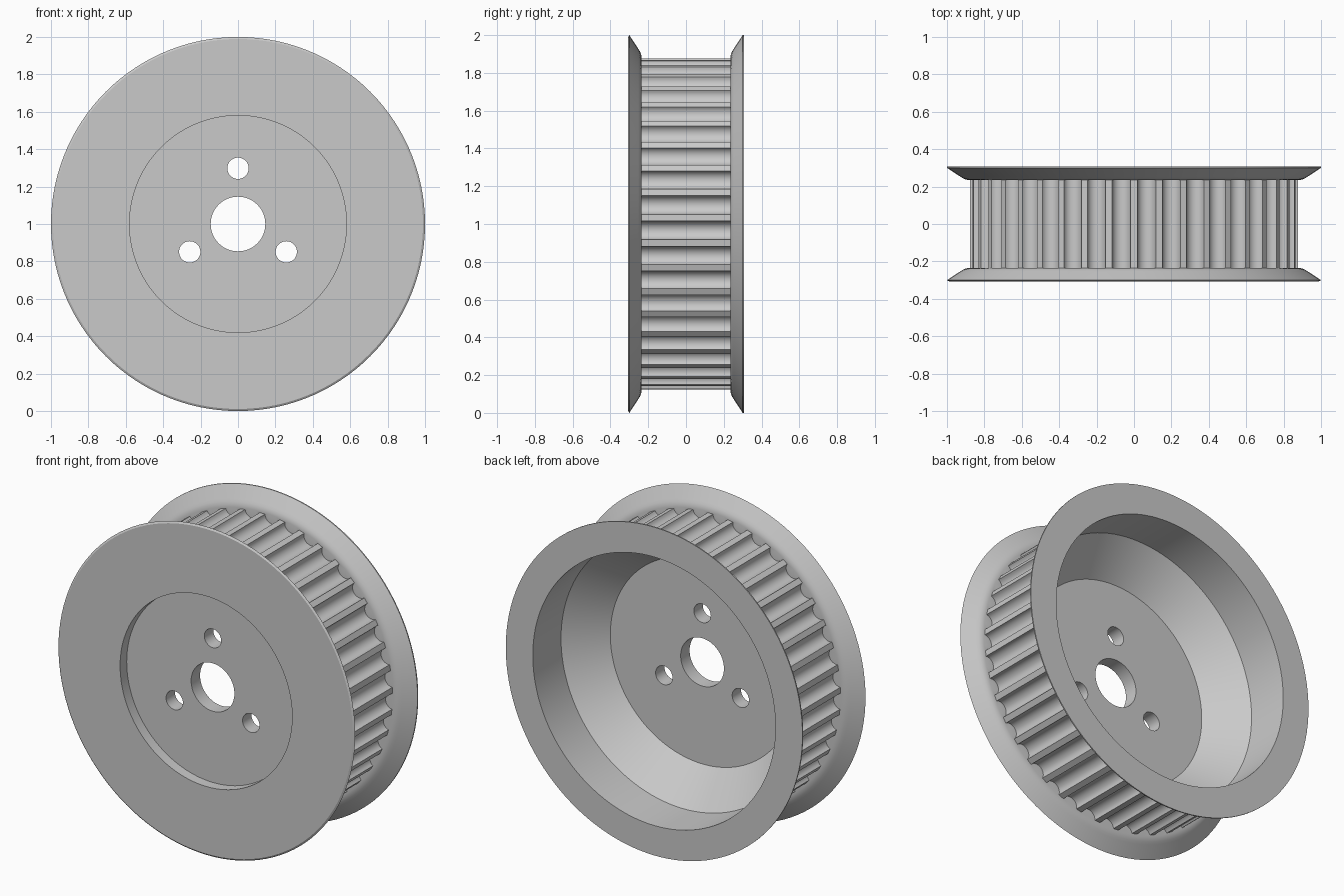
import bpy, bmesh, math

if "Cube" in bpy.data.objects:
    bpy.data.objects.remove(bpy.data.objects["Cube"])

SEG = 120          # segments of the turned surfaces
TEETH = 41
LAND_R = 0.877     # radius over the teeth
GROOVE_DEPTH = 0.046
GROOVE_HALF = math.pi / TEETH - 0.02   # half angle of one groove
BAND_Y = 0.235     # half width of the toothed band

bm = bmesh.new()


def loop(points, y):
    """Closed loop of vertices in the plane y; returns its vertices."""
    return [bm.verts.new((px, y, pz + 1.0)) for px, pz in points]


def ring(r, y, n=SEG, cx=0.0, cz=0.0):
    step = 2 * math.pi / n
    return loop([(cx + r * math.cos(i * step), cz + r * math.sin(i * step))
                 for i in range(n)], y)


def bridge(a, b):
    """Quad strip between two loops of equal length."""
    n = len(a)
    for i in range(n):
        j = (i + 1) % n
        bm.faces.new((a[i], a[j], b[j], b[i]))


def plate(*loops):
    """Flat face bounded by an outer loop and any number of holes."""
    edges = []
    for vs in loops:
        for i, v in enumerate(vs):
            w = vs[(i + 1) % len(vs)]
            edges.append(bm.edges.get((v, w)) or bm.edges.new((v, w)))
    bmesh.ops.triangle_fill(bm, edges=edges, use_beauty=True, normal=(0, 1, 0))


def turn(profile):
    """Turned surface through (radius, y) points; returns first and last ring."""
    rings = [ring(r, y) for r, y in profile]
    for a, b in zip(rings, rings[1:]):
        bridge(a, b)
    return rings[0], rings[-1]


def tooth_outline():
    """Round-bottomed grooves separated by flat lands, one land on top."""
    pts = []
    steps = 12
    for k in range(TEETH):
        mid = math.pi / 2 + (k + 0.5) * 2 * math.pi / TEETH
        for i in range(steps + 1):
            t = math.pi * i / steps
            a = mid - GROOVE_HALF * math.cos(t)
            r = LAND_R - GROOVE_DEPTH * math.sin(t)
            pts.append((r * math.cos(a), r * math.sin(a)))
    return pts


# toothed band
outline = tooth_outline()
teeth_front = loop(outline, -BAND_Y)
teeth_back = loop(outline, BAND_Y)
bridge(teeth_front, teeth_back)

# flared flanges, from the band out to the rim
flare = [(0.885, BAND_Y), (0.900, 0.238), (0.914, 0.244), (0.928, 0.253),
         (1.0, 0.300)]

# front flange with bevelled rim and shallow round recess
inner, recess_edge = turn([(r, -y) for r, y in flare]
                          + [(0.989, -0.307), (0.58, -0.307), (0.58, -0.243)])
plate(inner, teeth_front)

# back flange with bore and conical inside
inner, floor_edge = turn(flare + [(1.0, 0.307), (0.818, 0.307),
                                  (0.818, 0.035), (0.62, -0.157)])
plate(inner, teeth_back)

# hub web with shaft hole and three bolt holes
holes = [(0.146, 0.0, 0.0, 64)]
for deg in (90, 210, 330):
    a = math.radians(deg)
    holes.append((0.057, 0.298 * math.cos(a), 0.298 * math.sin(a), 32))
front_holes, back_holes = [], []
for r, cx, cz, n in holes:
    f, b = ring(r, -0.243, n, cx, cz), ring(r, -0.157, n, cx, cz)
    bridge(f, b)
    front_holes.append(f)
    back_holes.append(b)
plate(recess_edge, *front_holes)
plate(floor_edge, *back_holes)

bmesh.ops.recalc_face_normals(bm, faces=bm.faces[:])
mesh = bpy.data.meshes.new("toothed_pulley")
bm.to_mesh(mesh)
bm.free()

# plain metal colour
metal = bpy.data.materials.new("grey_metal")
metal.diffuse_color = (0.59, 0.59, 0.59, 1.0)
metal.use_nodes = True
metal.node_tree.nodes["Principled BSDF"].inputs["Base Color"].default_value = metal.diffuse_color
mesh.materials.append(metal)

pulley = bpy.data.objects.new("toothed_pulley", mesh)
bpy.context.collection.objects.link(pulley)
bpy.context.view_layer.objects.active = pulley
pulley.select_set(True)
bpy.ops.object.shade_smooth_by_angle(angle=math.radians(25))
